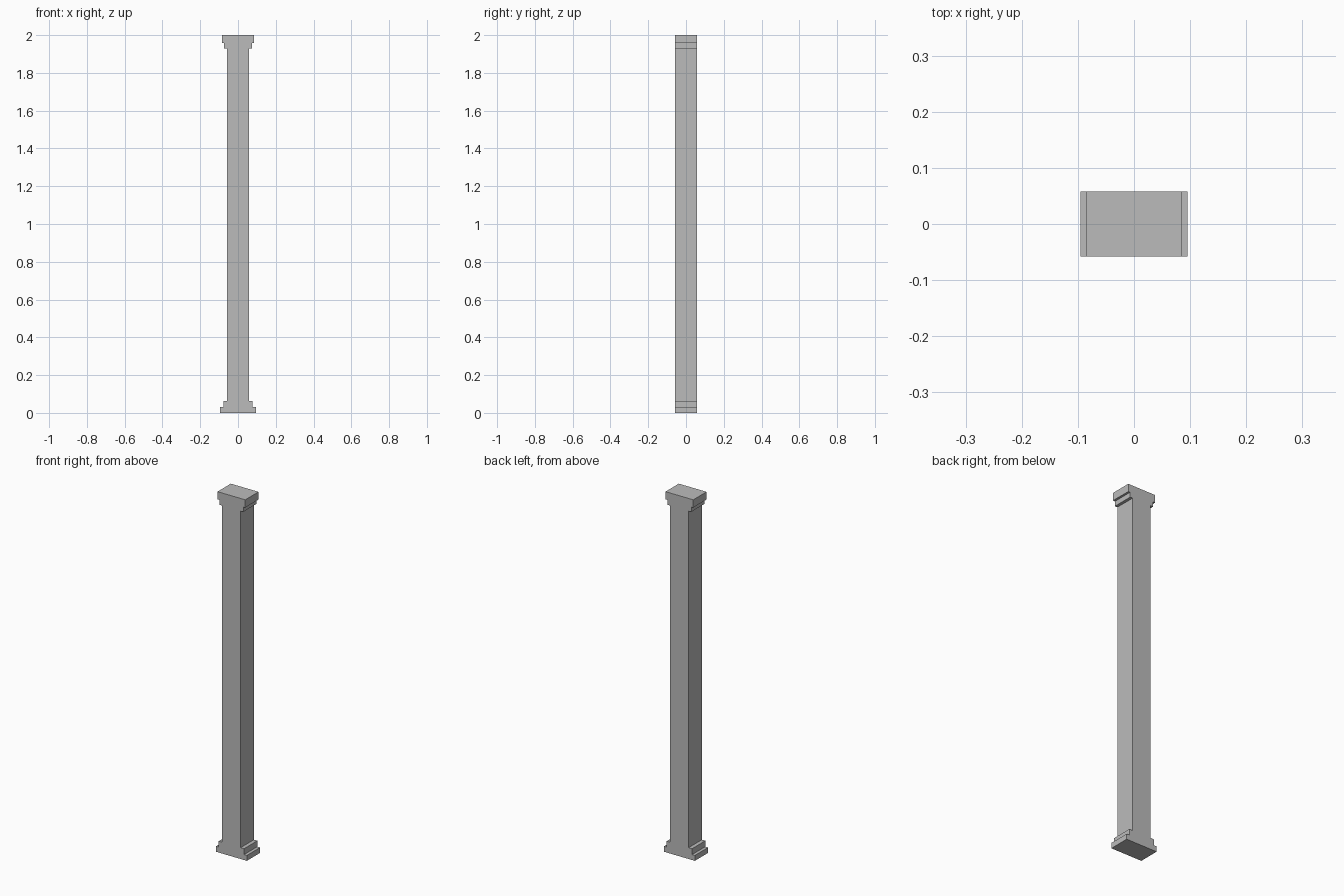
import bpy
import bmesh

cube = bpy.data.objects.get("Cube")
if cube:
    bpy.data.objects.remove(cube, do_unlink=True)

# Plain grey stone
stone = bpy.data.materials.new("grey stone")
stone.use_nodes = True
colour = (0.5, 0.5, 0.5, 1)
stone.diffuse_color = colour
stone.node_tree.nodes["Principled BSDF"].inputs["Base Color"].default_value = colour

HALF_DEPTH = 0.058

# Right half of the stepped outline (x, z): plinth, base step, shaft, neck, cap
half = [(0.095, 0), (0.095, 0.03), (0.078, 0.03), (0.078, 0.063),
        (0.057, 0.063), (0.057, 1.93), (0.073, 1.93), (0.073, 1.957),
        (0.085, 1.957), (0.085, 2)]
outline = half + [(-x, z) for x, z in reversed(half)]

# Extrude the mirrored outline from front to back
bm = bmesh.new()
front = bm.faces.new([bm.verts.new((x, -HALF_DEPTH, z)) for x, z in outline])
result = bmesh.ops.extrude_face_region(bm, geom=[front], use_keep_orig=True)
back_verts = [g for g in result["geom"] if isinstance(g, bmesh.types.BMVert)]
bmesh.ops.translate(bm, verts=back_verts, vec=(0, 2 * HALF_DEPTH, 0))
bmesh.ops.recalc_face_normals(bm, faces=bm.faces)

mesh = bpy.data.meshes.new("pillar")
bm.to_mesh(mesh)
bm.free()
mesh.materials.append(stone)
pillar = bpy.data.objects.new("pillar", mesh)
bpy.context.collection.objects.link(pillar)
